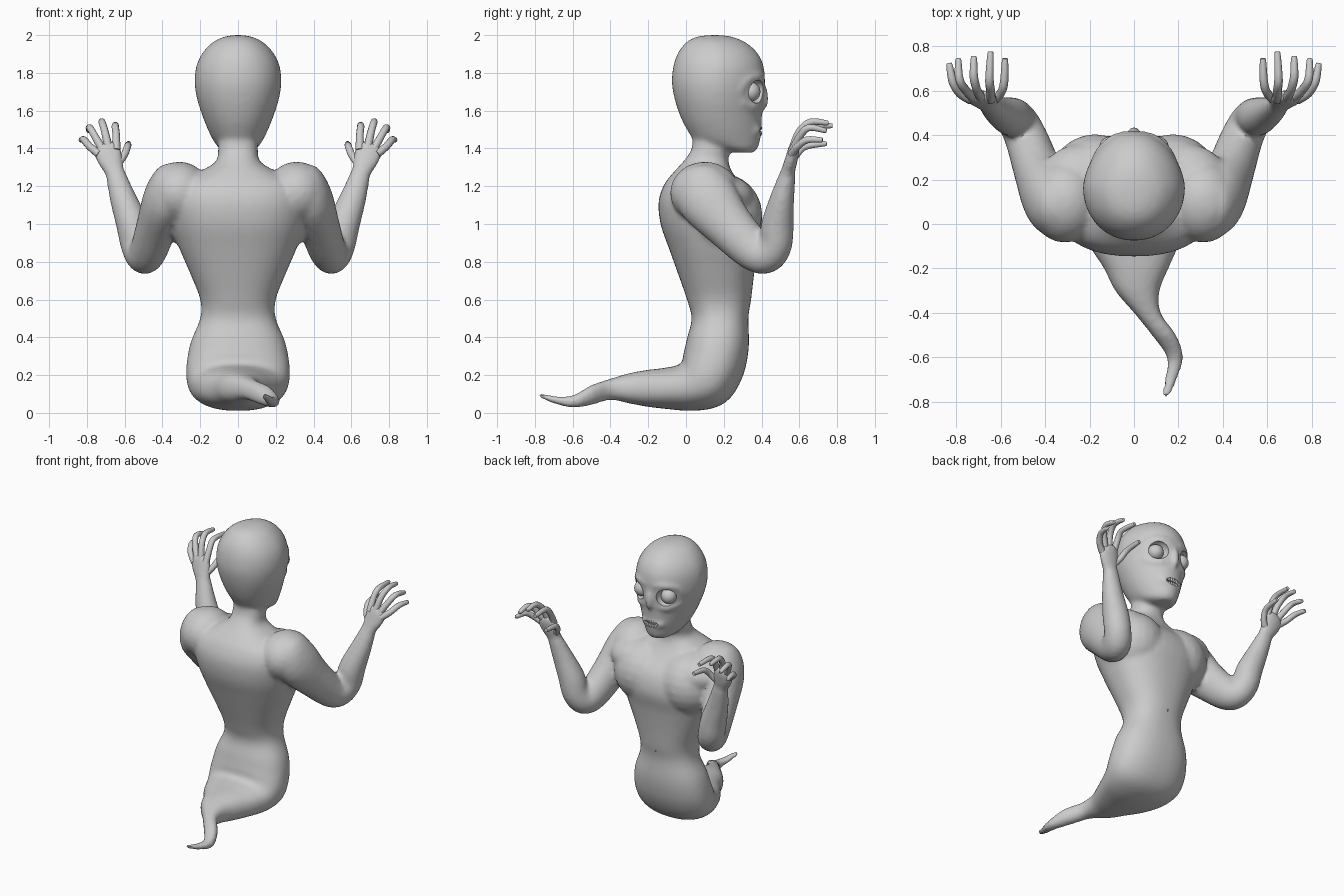
import bpy, bmesh, math
from mathutils import Vector

if "Cube" in bpy.data.objects:
    bpy.data.objects.remove(bpy.data.objects["Cube"])

X = Vector((1, 0, 0))


def catmull(rows, sub):
    """Smoothly interpolate rows of numbers."""
    out = []
    n = len(rows)
    for i in range(n - 1):
        p = [rows[max(0, min(n - 1, i + k))] for k in (-1, 0, 1, 2)]
        for s in range(sub):
            t = s / sub
            out.append([0.5 * (2 * b + (c - a) * t + (2 * a - 5 * b + 4 * c - d) * t * t
                               + (3 * b - a - 3 * c + d) * t ** 3) for a, b, c, d in zip(*p)])
    out.append(list(rows[-1]))
    return out


def finish(name, bm):
    bmesh.ops.recalc_face_normals(bm, faces=bm.faces)
    me = bpy.data.meshes.new(name)
    bm.to_mesh(me)
    bm.free()
    ob = bpy.data.objects.new(name, me)
    bpy.context.collection.objects.link(ob)
    return ob


def loft(name, rings, sides=24, power=2.0, taper=0.0):
    """Skin closed rings given as (centre, width axis, depth axis)."""
    bm = bmesh.new()
    loops = []
    for c, u, v in rings:
        loop = []
        for k in range(sides):
            a = 2 * math.pi * k / sides
            ca, sa = math.cos(a), math.sin(a)
            x = math.copysign(abs(ca) ** (2 / power), ca)
            y = math.copysign(abs(sa) ** (2 / power), sa)
            loop.append(bm.verts.new(c + u * x * (1 - taper * max(0, y)) + v * y))
        loops.append(loop)
    for a, b in zip(loops, loops[1:]):
        for k in range(sides):
            j = (k + 1) % sides
            bm.faces.new((a[k], a[j], b[j], b[k]))
    bm.faces.new(loops[0])
    bm.faces.new(loops[-1])
    return finish(name, bm)


def tube(name, pts, m=1, sides=16, sub=4):
    """Tube along points (x, y, z, half width, half depth); m mirrors x."""
    rows = catmull([(p[0] * m, *p[1:]) for p in pts], sub)
    rings = []
    for i, r in enumerate(rows):
        t = (Vector(rows[min(i + 1, len(rows) - 1)][:3]) - Vector(rows[max(i - 1, 0)][:3])).normalized()
        u = (X - t * t.x).normalized()
        rings.append((Vector(r[:3]), u * r[3], t.cross(u) * r[4]))
    return loft(name, rings, sides)


def ball(name, loc, scale, seg=24):
    bm = bmesh.new()
    bmesh.ops.create_uvsphere(bm, u_segments=seg, v_segments=seg // 2, radius=1)
    for v in bm.verts:
        v.co = Vector([a * s + l for a, s, l in zip(v.co, scale, loc)])
    return finish(name, bm)


def select(obs):
    bpy.ops.object.select_all(action='DESELECT')
    for o in obs:
        o.select_set(True)
    bpy.context.view_layer.objects.active = obs[0]


def join(obs, name):
    select(obs)
    bpy.ops.object.join()
    obs[0].name = name
    return obs[0]


def modify(ob, kind, **props):
    select([ob])
    m = ob.modifiers.new(kind, kind)
    for k, v in props.items():
        setattr(m, k, v)
    bpy.ops.object.modifier_apply(modifier=m.name)


# Neck, torso, hips and tail: x, y, z, half width, half depth, pitch in degrees
trunk = [(0, .14, 1.52, .10, .10, 0), (0, .13, 1.40, .105, .10, 0), (0, .105, 1.33, .118, .12, 0),
         (0, .09, 1.275, .21, .155, 0), (0, .09, 1.21, .33, .205, 0), (0, .115, 1.12, .37, .26, 0),
         (0, .135, 1.0, .355, .27, 0), (0, .145, .87, .31, .235, 0), (0, .16, .73, .25, .20, 0),
         (0, .175, .60, .20, .17, 0), (0, .18, .50, .20, .15, 0), (0, .17, .375, .25, .165, -10),
         (0, .145, .26, .272, .17, -25), (0, .095, .175, .272, .165, -48), (0, .01, .135, .245, .13, -72),
         (0, -.10, .13, .20, .11, -88), (.01, -.20, .13, .145, .098, -90), (.015, -.30, .13, .10, .08, -90),
         (.06, -.40, .125, .06, .056, -90), (.135, -.50, .095, .055, .053, -90), (.185, -.60, .06, .037, .033, -90),
         (.165, -.70, .07, .028, .02, -90), (.145, -.765, .09, .02, .014, -90), (.142, -.782, .095, .008, .006, -90)]
rings = []
for x, y, z, w, d, p in catmull(trunk, 4):
    a = math.radians(p)
    rings.append((Vector((x, y, z)), X * w, Vector((0, math.cos(a), math.sin(a))) * d))
parts = [loft("torso", rings, 40, 2.3)]

# Head: z, half width, back y, front y
skull = [(2.0, .02, .13, .18), (1.992, .07, .06, .24), (1.965, .13, .005, .31), (1.91, .185, -.04, .375),
         (1.84, .22, -.066, .41), (1.75, .23, -.075, .418), (1.66, .217, -.06, .41), (1.57, .188, -.03, .402),
         (1.50, .16, .005, .398), (1.44, .13, .05, .392), (1.40, .10, .15, .38), (1.378, .06, .26, .36)]
parts.append(loft("head", [(Vector((0, (b + f) / 2, z)), X * w, Vector((0, (f - b) / 2, 0)))
                           for z, w, b, f in catmull(skull, 4)], 40, 2.1, .15))
parts.append(ball("nose", (0, .415, 1.665), (.022, .024, .065)))
parts.append(ball("lips", (0, .365, 1.497), (.09, .04, .042)))

# Arms, palms, fingers, chest and face ridges, both sides
arm = [(.28, .10, 1.20, .10, .11), (.325, .09, 1.19, .145, .15), (.385, .12, 1.125, .12, .16),
       (.43, .23, .99, .108, .13), (.475, .36, .86, .098, .11), (.505, .43, .84, .093, .10),
       (.535, .475, .895, .088, .088), (.56, .485, 1.0, .086, .086), (.61, .51, 1.14, .07, .064),
       (.65, .54, 1.27, .052, .042)]
palm = [(.64, .53, 1.24, .05, .04), (.658, .543, 1.29, .055, .037), (.68, .56, 1.35, .072, .034),
        (.695, .572, 1.40, .072, .03), (.705, .58, 1.43, .045, .02)]
fingers = {
    "index": [(.645, .56, 1.39), (.645, .60, 1.47), (.65, .65, 1.52), (.645, .765, 1.52)],
    "middle": [(.685, .565, 1.40), (.705, .60, 1.49), (.72, .66, 1.54), (.72, .745, 1.535)],
    "ring": [(.715, .565, 1.39), (.755, .60, 1.46), (.785, .65, 1.51), (.79, .735, 1.495)],
    "little": [(.735, .56, 1.37), (.785, .59, 1.41), (.815, .64, 1.445), (.83, .715, 1.445)],
    "thumb": [(.645, .55, 1.31), (.605, .58, 1.36), (.585, .63, 1.41), (.58, .735, 1.425)]}
brow = [(.02, .40, 1.775, .02, .02), (.09, .385, 1.782, .022, .022), (.155, .325, 1.765, .02, .02),
        (.178, .28, 1.70, .018, .018)]
cheek = [(.035, .39, 1.63, .018, .018), (.105, .358, 1.618, .023, .023), (.165, .29, 1.645, .016, .016)]
for m, side in ((1, "right"), (-1, "left")):
    parts.append(tube("arm_" + side, arm, m, 24))
    parts.append(tube("palm_" + side, palm, m))
    parts.append(tube("brow_" + side, brow, m))
    parts.append(tube("cheekbone_" + side, cheek, m))
    parts.append(ball("chest_" + side, (.175 * m, .18, 1.05), (.215, .225, .22)))
    parts.append(ball("shoulder_" + side, (.31 * m, .10, 1.165), (.165, .185, .165)))
    parts.append(ball("collar_" + side, (.24 * m, .16, 1.14), (.2, .2, .13)))
    digits = []
    for f, pts in fingers.items():
        e, p = Vector(pts[-1]), Vector(pts[-2])
        tip = e + (e - p).normalized() * .008
        radii = (.023, .020, .019, .014, .006)
        digits.append(tube(f, [(*q, r, r) for q, r in zip(pts + [tuple(tip)], radii)], m, 10))
    hand = join(digits, "fingers_" + side)
    select([hand])
    bpy.ops.object.shade_smooth_by_angle(angle=math.radians(50))

# Blend everything into one skin
body = join(parts, "body")
modify(body, 'REMESH', mode='VOXEL', voxel_size=.013)
modify(body, 'SMOOTH', factor=.5, iterations=9)

# Eye sockets, nostrils, mouth and navel
cuts = [ball("mouth_cut", (0, .415, 1.495), (.062, .06, .024)),
        ball("navel_cut", (0, .347, .56), (.008, .012, .02))]
for m in (1, -1):
    cuts.append(ball("socket_cut", (.112 * m, .385, 1.70), (.066, .075, .062)))
    cuts.append(ball("nostril_cut", (.016 * m, .44, 1.608), (.011, .03, .02)))
for c in cuts:
    c.hide_render = True
    modify(body, 'BOOLEAN', object=c, operation='DIFFERENCE', solver='EXACT')
    bpy.data.objects.remove(c)
select([body])
bpy.ops.object.shade_smooth_by_angle(angle=math.radians(45))

# Eyeballs and teeth
details = [ball("eye_" + s, (.105 * m, .342, 1.70), (.052, .052, .052)) for m, s in ((1, "right"), (-1, "left"))]
teeth = []
for z in (1.509, 1.480):
    for k in range(-3, 4):
        x = k * .015
        teeth.append(ball("tooth", (x, .393 - 5 * x * x, z), (.0075, .009, .014), 10))
details.append(join(teeth, "teeth"))
for o in details:
    select([o])
    bpy.ops.object.shade_smooth_by_angle(angle=math.radians(60))
